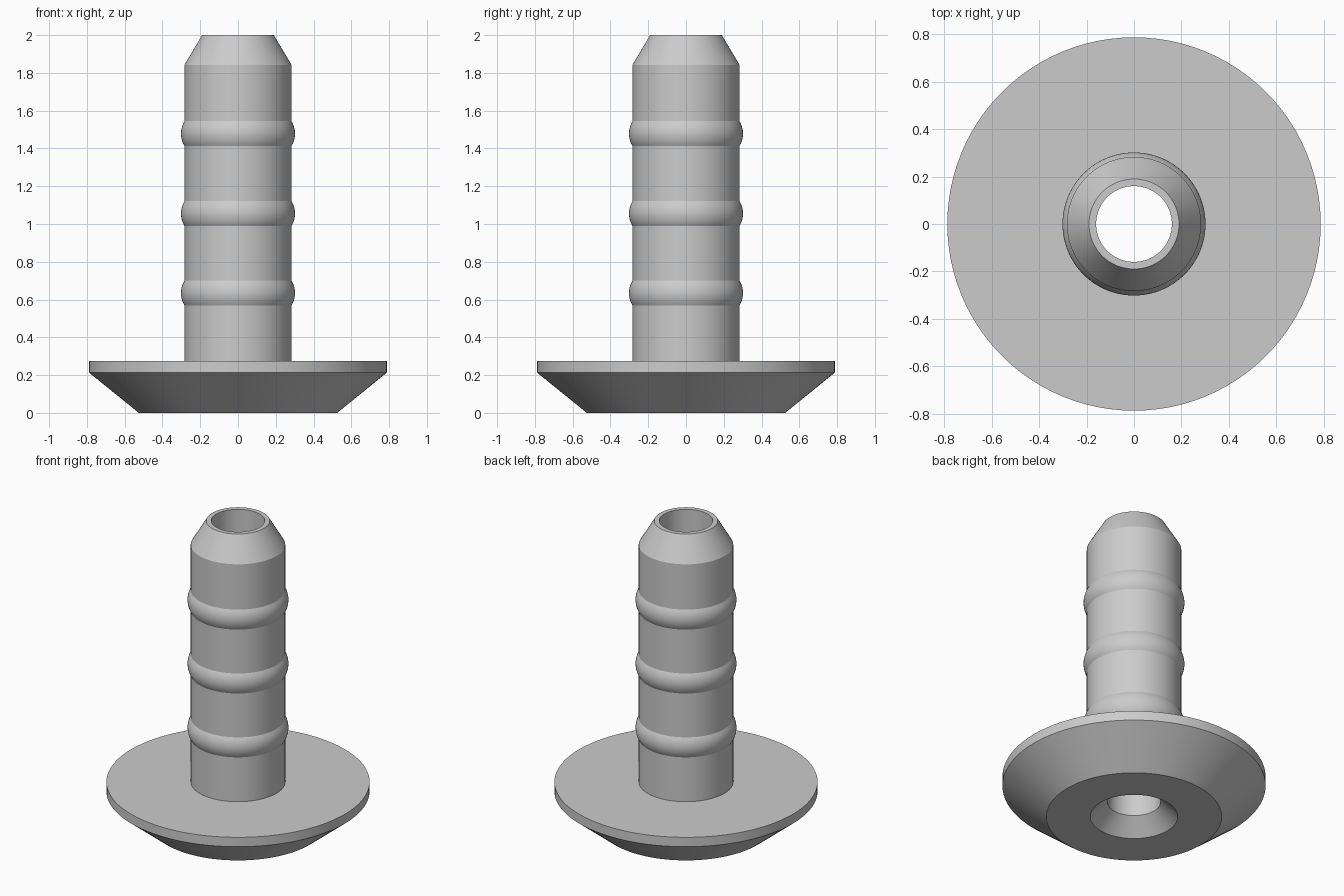
import bpy, bmesh, math

if "Cube" in bpy.data.objects:
    bpy.data.objects.remove(bpy.data.objects["Cube"], do_unlink=True)

SEGMENTS = 96
STEM_R, RIDGE_R, RIDGE_HALF = 0.283, 0.302, 0.066
BORE_R = 0.16

grey = bpy.data.materials.new("plain grey")
grey.use_nodes = True
colour = (0.6, 0.6, 0.6, 1)
grey.diffuse_color = colour
grey.node_tree.nodes["Principled BSDF"].inputs["Base Color"].default_value = colour


def ridge(z, steps=10):
    """Shallow arc bulging out of the stem, from bottom to top."""
    rise = RIDGE_R - STEM_R
    radius = (RIDGE_HALF ** 2 + rise ** 2) / (2 * rise)
    half = math.asin(RIDGE_HALF / radius)
    angles = [half * (2 * i / steps - 1) for i in range(steps + 1)]
    return [(RIDGE_R - radius + radius * math.cos(a), z + radius * math.sin(a))
            for a in angles]


def lathe(name, profile):
    """Spin a closed (radius, height) profile around the z axis."""
    bm = bmesh.new()
    verts = [bm.verts.new((r, 0, z)) for r, z in profile]
    edges = [bm.edges.new((a, b)) for a, b in zip(verts, verts[1:] + verts[:1])]
    bmesh.ops.spin(bm, geom=verts + edges, cent=(0, 0, 0), axis=(0, 0, 1),
                   angle=math.tau, steps=SEGMENTS, use_merge=True)
    bmesh.ops.remove_doubles(bm, verts=bm.verts, dist=1e-5)
    bmesh.ops.recalc_face_normals(bm, faces=bm.faces)
    mesh = bpy.data.meshes.new(name)
    bm.to_mesh(mesh)
    bm.free()
    mesh.materials.append(grey)
    obj = bpy.data.objects.new(name, mesh)
    bpy.context.collection.objects.link(obj)
    bpy.ops.object.select_all(action="DESELECT")
    obj.select_set(True)
    bpy.context.view_layer.objects.active = obj
    bpy.ops.object.shade_smooth_by_angle(angle=math.radians(20))


# Tapered flange at the foot
profile = [(0.262, 0), (0.525, 0), (0.788, 0.213), (0.788, 0.275), (STEM_R, 0.275)]
# Stem with three grip ridges
for z in (0.634, 1.056, 1.478):
    profile += ridge(z)
# Chamfered tip, then the bore down to the countersink
profile += [(STEM_R, 1.843), (0.19, 2), (BORE_R, 2), (BORE_R, 0.1)]
lathe("barbed_hose_fitting", profile)
